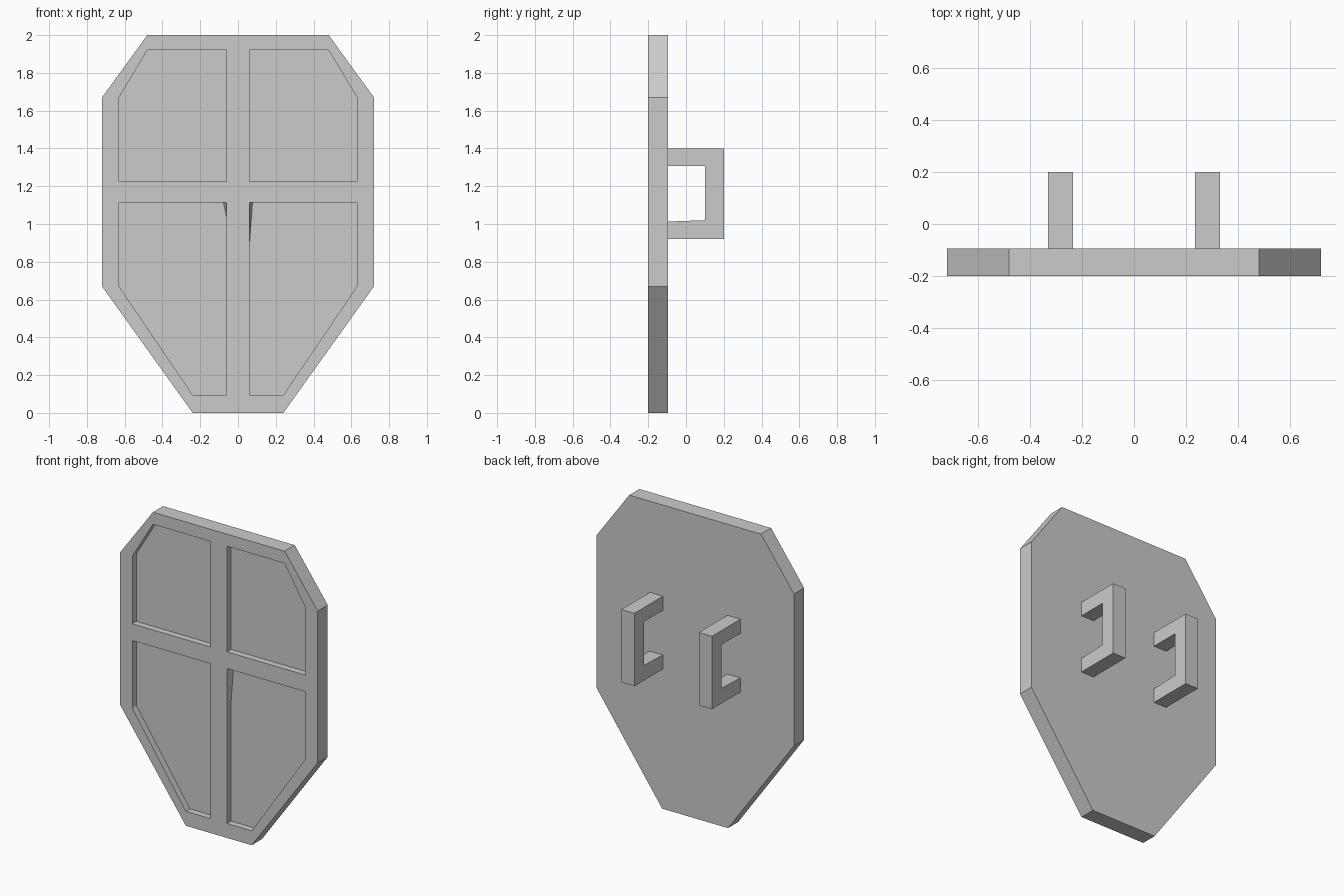
import bpy
import bmesh

if "Cube" in bpy.data.objects:
    bpy.data.objects.remove(bpy.data.objects["Cube"], do_unlink=True)

FRONT, FLOOR, BACK, GRIP_END = -0.2, -0.157, -0.095, 0.2

grey = bpy.data.materials.new("plain_grey")
grey.use_nodes = True
grey.diffuse_color = (0.6, 0.6, 0.6, 1)
grey.node_tree.nodes["Principled BSDF"].inputs["Base Color"].default_value = grey.diffuse_color


def add_object(name, bm):
    bmesh.ops.recalc_face_normals(bm, faces=bm.faces)
    mesh = bpy.data.meshes.new(name)
    bm.to_mesh(mesh)
    bm.free()
    mesh.materials.append(grey)
    obj = bpy.data.objects.new(name, mesh)
    bpy.context.collection.objects.link(obj)
    return obj


def prism(name, points, shift):
    """Extrude a flat polygon by the given vector."""
    bm = bmesh.new()
    face = bm.faces.new([bm.verts.new(p) for p in points])
    new = bmesh.ops.extrude_face_region(bm, geom=[face])["geom"]
    bmesh.ops.translate(bm, vec=shift, verts=[v for v in new if isinstance(v, bmesh.types.BMVert)])
    return add_object(name, bm)


# Shield slab: half outline, mirrored
half = [(0.48, 2), (0.72, 1.67), (0.72, 0.67), (0.24, 0)]
outline = half + [(-x, z) for x, z in reversed(half)]
shield = prism("shield_plate", [(x, FRONT, z) for x, z in outline], (0, BACK - FRONT, 0))

# Four recessed panels on the front
panels = {
    "upper": [(0.06, 1.92), (0.48, 1.92), (0.63, 1.67), (0.63, 1.225), (0.06, 1.225)],
    "lower": [(0.06, 1.115), (0.63, 1.115), (0.63, 0.67), (0.24, 0.095), (0.06, 0.095)],
}
for side, sign in (("left", 1), ("right", -1)):
    for level, shape in panels.items():
        cutter = prism(f"{side}_{level}_panel_cutter",
                       [(sign * x, FRONT - 0.1, z) for x, z in shape],
                       (0, FLOOR - FRONT + 0.1, 0))
        cutter.hide_render = True
        cut = shield.modifiers.new(cutter.name, 'BOOLEAN')
        cut.operation, cut.solver, cut.object = 'DIFFERENCE', 'EXACT', cutter

# Apply the cuts and remove the cutters
bpy.context.view_layer.objects.active = shield
shield.select_set(True)
for cut in list(shield.modifiers):
    cutter = cut.object
    bpy.ops.object.modifier_apply(modifier=cut.name)
    bpy.data.objects.remove(cutter, do_unlink=True)

# Small slanted fillets in the inner top corners of the lower panels
for name, sign, width, drop in (("left", 1, 0.017, 0.235), ("right", -1, 0.017, 0.085)):
    x, z = sign * 0.06, 1.115
    bm = bmesh.new()
    for p in ((x, FRONT, z), (x, FLOOR, z), (x + sign * width, FLOOR, z), (x, FLOOR, z - drop)):
        bm.verts.new(p)
    bmesh.ops.convex_hull(bm, input=bm.verts)
    add_object(f"{name}_corner_fillet", bm)

# Two bracket handles on the back
bracket = [(BACK, 0.92), (GRIP_END, 0.92), (GRIP_END, 1.4), (BACK, 1.4),
           (BACK, 1.307), (0.1, 1.307), (0.1, 1.02), (BACK, 1.013)]
for side, x in (("left", 0.235), ("right", -0.33)):
    prism(f"{side}_handle", [(x, y, z) for y, z in bracket], (0.095, 0, 0))
